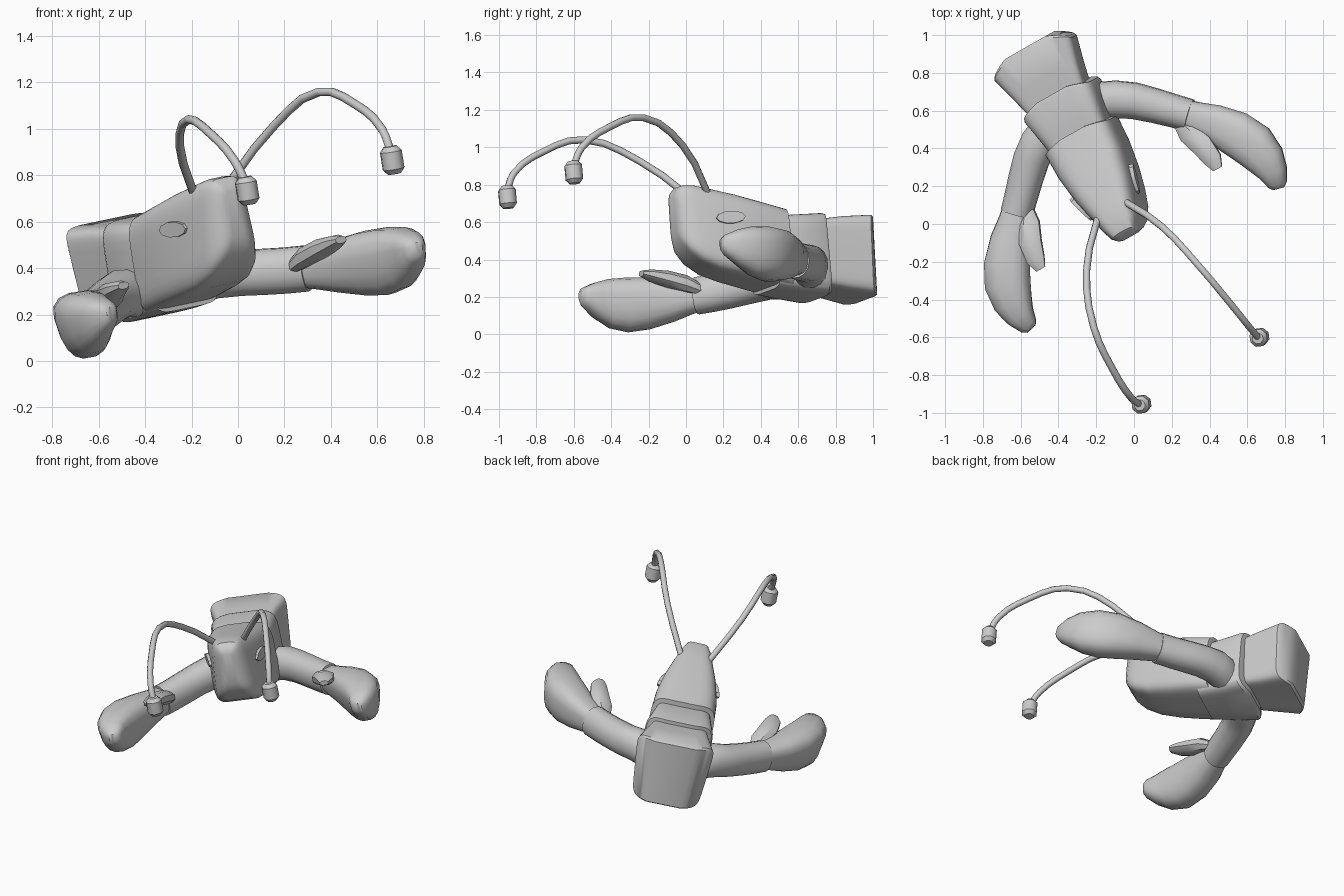
import bpy, bmesh, math
from mathutils import Vector, Matrix

if "Cube" in bpy.data.objects:
    bpy.data.objects.remove(bpy.data.objects["Cube"])

# Tilted body frame: side, back and up axes
S = Vector((0.855, 0.485, 0.18)).normalized()
B = Vector((-0.49, 0.87, 0.0))
B = (B - S * B.dot(S)).normalized()
U = S.cross(B)
POSE = Matrix.Translation(S * 0.068) @ Matrix((S, B, U)).transposed().to_4x4()


def finish(name, bm, angle=35):
    bmesh.ops.recalc_face_normals(bm, faces=bm.faces)
    me = bpy.data.meshes.new(name)
    bm.to_mesh(me)
    bm.free()
    ob = bpy.data.objects.new(name, me)
    bpy.context.collection.objects.link(ob)
    ob.matrix_world = POSE
    bpy.ops.object.select_all(action='DESELECT')
    ob.select_set(True)
    bpy.context.view_layer.objects.active = ob
    bpy.ops.object.shade_smooth_by_angle(angle=math.radians(angle))
    return ob


def loft(name, rings, sides=24, power=2.0, bow=0.0, mirror=1, angle=35):
    """Skin rounded sections: (x, y, z, half width, half height, top taper)."""
    bm = bmesh.new()
    loops = []
    n = len(rings)
    for i, r in enumerate(rings):
        c = Vector(r[:3])
        t = Vector(rings[min(i + 1, n - 1)][:3]) - Vector(rings[max(i - 1, 0)][:3])
        t.z = 0
        t.normalize()
        side = t.cross(Vector((0, 0, 1)))
        taper = r[5] if len(r) > 5 else 0
        loop = []
        for k in range(sides):
            a = 2 * math.pi * (k + 0.5) / sides
            u = math.copysign(abs(math.cos(a)) ** (2 / power), math.cos(a))
            v = math.copysign(abs(math.sin(a)) ** (2 / power), math.sin(a))
            p = c + side * (u * r[3] * (1 - taper * v)) + Vector((0, 0, v * r[4]))
            p.y += bow * min(1, i / (n - 2)) * (1 - abs(u) ** 2)
            p.x *= mirror
            loop.append(bm.verts.new(p))
        loops.append(loop)
    for l0, l1 in zip(loops, loops[1:]):
        for k in range(sides):
            j = (k + 1) % sides
            bm.faces.new((l0[k], l0[j], l1[j], l1[k]))
    # Caps are strips across the width so that bowed ends stay even
    for loop in (loops[0], loops[-1]):
        h = sides // 2
        for k in range(h - 1):
            bm.faces.new((loop[k], loop[k + 1], loop[sides - 2 - k], loop[sides - 1 - k])
                         if k < h - 1 else loop)
    return finish(name, bm, angle)


def shell(name, sections, bow, power):
    """Body plates: (back position, half width, bottom, top, taper)."""
    rings = [(0, b, (lo + hi) / 2, w, (hi - lo) / 2, tp) for b, w, lo, hi, tp in sections]
    return loft(name, rings, 40, power, bow)


# Body shell in three overlapping plates
shell("head_shell", [(-0.05, 0.035, 0.53, 0.73, 0.1), (-0.042, 0.06, 0.48, 0.765, 0.1),
                     (-0.015, 0.092, 0.425, 0.79, 0.15), (0.04, 0.116, 0.37, 0.79, 0.15),
                     (0.13, 0.142, 0.32, 0.767, 0.12), (0.25, 0.172, 0.285, 0.735, 0.06),
                     (0.40, 0.195, 0.25, 0.69, 0.02), (0.545, 0.20, 0.215, 0.65, 0.0)], 0.04, 5)
shell("middle_shell", [(0.48, 0.165, 0.22, 0.615, 0), (0.60, 0.185, 0.20, 0.62, 0),
                       (0.75, 0.212, 0.18, 0.625, 0), (0.77, 0.205, 0.19, 0.62, 0)], 0.05, 6)
shell("tail_shell", [(0.72, 0.155, 0.245, 0.59, -0.06), (0.88, 0.19, 0.205, 0.605, -0.08),
                     (1.02, 0.226, 0.175, 0.607, -0.09), (1.035, 0.218, 0.185, 0.597, -0.09)],
      0.085, 8)

for s, tag in ((1, "right"), (-1, "left")):
    # Arm
    loft("arm_" + tag, [(0.06, 0.67, 0.30, 0.08, 0.09), (0.14, 0.665, 0.31, 0.10, 0.105),
                        (0.235, 0.623, 0.325, 0.10, 0.105), (0.32, 0.565, 0.315, 0.097, 0.10),
                        (0.40, 0.49, 0.305, 0.092, 0.10), (0.47, 0.42, 0.298, 0.088, 0.10),
                        (0.535, 0.355, 0.295, 0.086, 0.10)], 16, 2.2, mirror=s)
    # Large claw
    loft("claw_" + tag, [(0.51, 0.39, 0.295, 0.07, 0.08, -0.05), (0.555, 0.335, 0.293, 0.082, 0.09, -0.1),
                         (0.63, 0.255, 0.288, 0.10, 0.114, -0.15), (0.708, 0.15, 0.285, 0.117, 0.138, -0.2),
                         (0.76, 0.05, 0.285, 0.118, 0.145, -0.2), (0.782, -0.05, 0.297, 0.10, 0.13, -0.2),
                         (0.782, -0.13, 0.315, 0.075, 0.095, -0.15), (0.77, -0.195, 0.33, 0.05, 0.055, -0.1),
                         (0.765, -0.215, 0.335, 0.03, 0.03)],
         16, 2.7, mirror=s, angle=45)
    # Thumb of the claw
    loft("thumb_" + tag, [(0.47, 0.34, 0.32, 0.035, 0.035), (0.49, 0.28, 0.35, 0.058, 0.048),
                          (0.53, 0.189, 0.383, 0.064, 0.046), (0.548, 0.09, 0.407, 0.052, 0.032),
                          (0.547, 0.035, 0.418, 0.028, 0.016)], 8, 2.2, mirror=s)

    # Eye plate
    bm = bmesh.new()
    m = (Matrix.Translation((s * 0.15, 0.21, 0.594)) @ Matrix.Rotation(-s * 0.28, 4, 'Z')
         @ Matrix.Diagonal((0.05, 0.08, 0.034, 1)) @ Matrix.Rotation(math.pi / 2, 4, 'Y'))
    bmesh.ops.create_cone(bm, cap_ends=True, segments=10, radius1=1, radius2=1, depth=1, matrix=m)
    finish("eye_" + tag, bm)

    # Antenna stalk
    path = [(0.06, 0.155, 0.70), (0.235, -0.09, 0.97), (0.328, -0.37, 1.105),
            (0.362, -0.61, 1.045), (0.372, -0.795, 0.93), (0.365, -0.85, 0.83)]
    cu = bpy.data.curves.new("antenna_" + tag, 'CURVE')
    cu.dimensions = '3D'
    cu.bevel_depth = 0.019
    cu.bevel_resolution = 2
    cu.resolution_u = 3
    cu.use_fill_caps = True
    sp = cu.splines.new('BEZIER')
    sp.bezier_points.add(len(path) - 1)
    for bp, p in zip(sp.bezier_points, path):
        bp.co = (p[0] * s, p[1], p[2])
        bp.handle_left_type = bp.handle_right_type = 'AUTO'
    ob = bpy.data.objects.new("antenna_" + tag, cu)
    bpy.context.collection.objects.link(ob)
    ob.matrix_world = POSE

    # Barrel-shaped bulb at the antenna tip
    bm = bmesh.new()
    for z, d, r1, r2 in ((-0.049, 0.022, 0.03, 0.049), (0, 0.076, 0.049, 0.049), (0.049, 0.022, 0.049, 0.03)):
        bmesh.ops.create_cone(bm, cap_ends=abs(z) > 0, segments=8, radius1=r1, radius2=r2, depth=d,
                              matrix=Matrix.Translation((s * 0.365, -0.85, 0.80 + z)))
    finish("antenna_bulb_" + tag, bm, 50)
